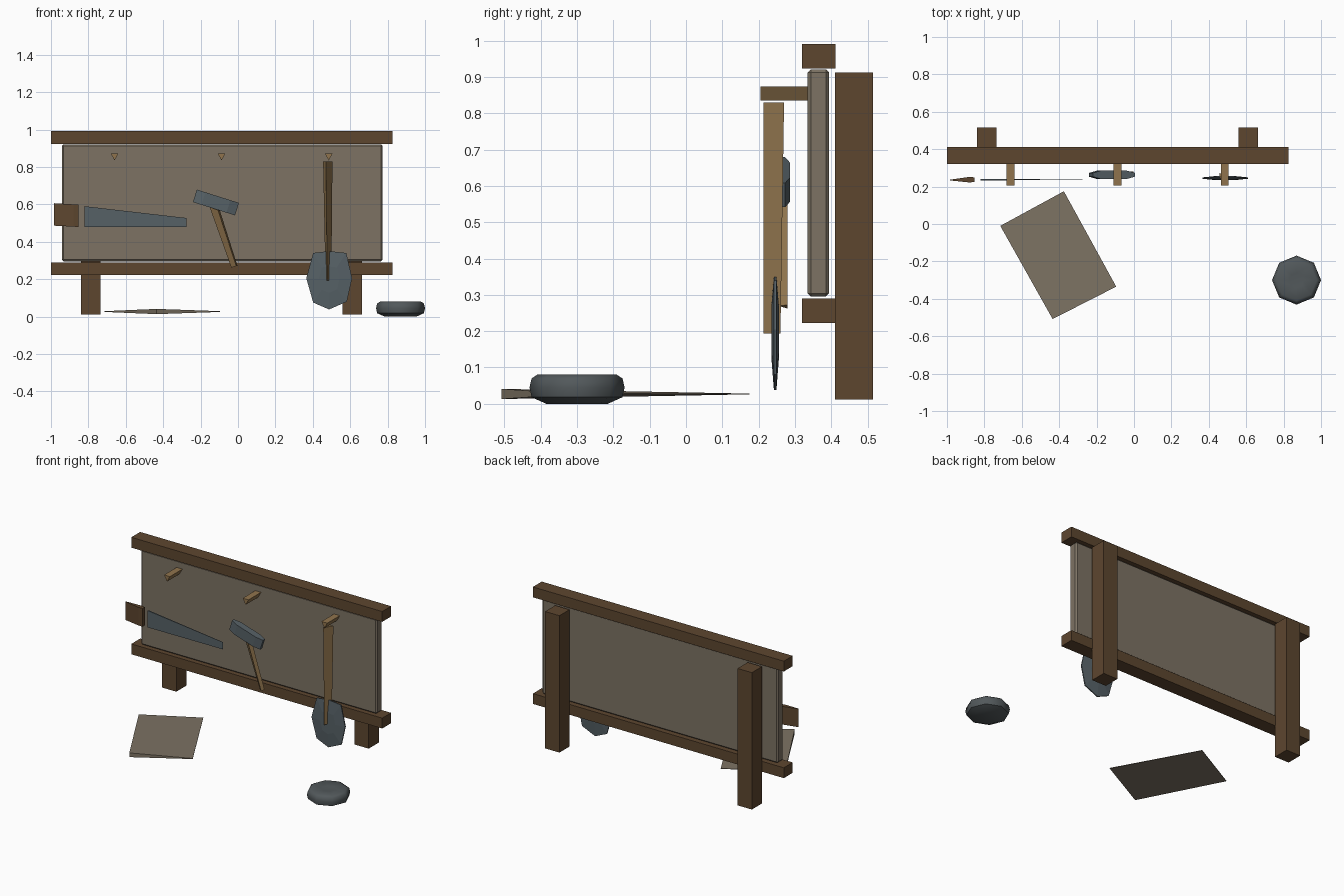
import bpy, bmesh, math
from mathutils import Matrix, Vector

cube = bpy.data.objects.get("Cube")
if cube:
    bpy.data.objects.remove(cube, do_unlink=True)


def material(name, rgb):
    m = bpy.data.materials.new(name)
    m.use_nodes = True
    m.diffuse_color = (*rgb, 1)
    bsdf = m.node_tree.nodes["Principled BSDF"]
    bsdf.inputs["Base Color"].default_value = (*rgb, 1)
    bsdf.inputs["Roughness"].default_value = 0.8
    return m


DARK_WOOD = material("dark_wood", (0.11, 0.061, 0.028))
LIGHT_WOOD = material("light_wood", (0.28, 0.175, 0.075))
PANEL = material("weathered_panel", (0.205, 0.17, 0.126))
STEEL = material("steel", (0.094, 0.12, 0.134))
STONE = material("dark_stone", (0.084, 0.098, 0.104))


def finish(name, bm, mat, smooth=None):
    bmesh.ops.recalc_face_normals(bm, faces=bm.faces)
    mesh = bpy.data.meshes.new(name)
    bm.to_mesh(mesh)
    bm.free()
    mesh.materials.append(mat)
    if smooth:
        mesh.polygons.foreach_set("use_smooth", [True] * len(mesh.polygons))
        mesh.set_sharp_from_angle(angle=math.radians(smooth))
    obj = bpy.data.objects.new(name, mesh)
    bpy.context.collection.objects.link(obj)
    return obj


def box(name, x, y, z, mat, bevel=0):
    """Box spanning three (low, high) ranges."""
    bm = bmesh.new()
    bmesh.ops.create_cube(bm, size=1)
    for v in bm.verts:
        v.co = [r[0] + (c + 0.5) * (r[1] - r[0]) for r, c in zip((x, y, z), v.co)]
    if bevel:
        bmesh.ops.bevel(bm, geom=bm.edges[:], offset=bevel, segments=1, affect='EDGES')
    return finish(name, bm, mat)


def loft(name, rings, mat, smooth=None):
    """Skin matching rings of points and cap both ends."""
    bm = bmesh.new()
    loops = [[bm.verts.new(p) for p in ring] for ring in rings]
    n = len(loops[0])
    for a, b in zip(loops, loops[1:]):
        for i in range(n):
            j = (i + 1) % n
            bm.faces.new((a[i], a[j], b[j], b[i]))
    bm.faces.new(loops[0])
    bm.faces.new(loops[-1])
    return finish(name, bm, mat, smooth)


def rect(x, y, half_y, z0, z1):
    return [(x, y - half_y, z0), (x, y + half_y, z0),
            (x, y + half_y, z1), (x, y - half_y, z1)]


# Board frame
for side, x in (("right", -0.84), ("left", 0.56)):
    box(side + "_post", (x, x + 0.104), (0.41, 0.515), (0.012, 0.912), DARK_WOOD)
for level, z in (("lower", 0.222), ("upper", 0.923)):
    box(level + "_rail", (-1, 0.825), (0.32, 0.412), (z, z + 0.068), DARK_WOOD)
box("back_panel", (-0.942, 0.773), (0.335, 0.394), (0.295, 0.921), PANEL, 0.009)

# Wedge pegs
for i, x in enumerate((-0.66, -0.088, 0.485)):
    loft(f"peg_{i + 1}", [[(x - 0.021, y, 0.873), (x + 0.021, y, 0.873), (x, y, 0.835)]
                          for y in (0.205, 0.336)], LIGHT_WOOD)

# Saw
loft("saw_blade", [rect(-0.82, 0.237, 0.004, 0.48, 0.59),
                   rect(-0.275, 0.237, 0.001, 0.48, 0.527)], STEEL)
loft("saw_handle", [rect(-0.983, 0.235, 0.002, 0.486, 0.606),
                    rect(-0.88, 0.237, 0.015, 0.481, 0.6),
                    rect(-0.852, 0.237, 0.012, 0.479, 0.599)], DARK_WOOD)

# Hammer
tilt = Matrix.Translation((-0.118, 0.263, 0.61)) @ Matrix.Rotation(math.radians(17.5), 4, 'Y')
head = loft("hammer_head", [rect(t, 0, w, -0.035, 0.035) for t, w in
                            ((-0.118, 0.01), (-0.07, 0.023), (0.07, 0.023), (0.118, 0.01))], STEEL)
head.data.transform(tilt)
loft("hammer_handle", [[(x, 0.28, z), (x + w, 0.28, z + 0.01), (x + 0.8 * w, 0.254, z + 0.008)]
                       for x, w, z in ((-0.155, 0.046, 0.595), (-0.036, 0.033, 0.262))], LIGHT_WOOD)

# Shovel
loft("shovel_handle", [[(x, b, z), (x + w, b, z), (x + 0.3 * w, 0.214, z)]
                       for x, w, b, z in ((0.455, 0.05, 0.27, 0.83), (0.468, 0.031, 0.26, 0.193))],
     LIGHT_WOOD)
outline = [(-0.085, 0.14), (0, 0.15), (0.092, 0.14), (0.123, 0.005),
           (0.095, -0.12), (0, -0.162), (-0.085, -0.125), (-0.122, 0.005)]
loft("shovel_blade", [[(0.487 + s * x, y, 0.2 + s * z) for x, z in outline]
                      for s, y in ((0.45, 0.235), (1, 0.242), (1, 0.249), (0.45, 0.256))], STEEL)

# Loose sheet, thickest at its front corner
corners = [((-0.435, -0.508), 0.014), ((-0.095, -0.335), 0.002),
           ((-0.375, 0.175), 0.001), ((-0.715, -0.01), 0.002)]
loft("fallen_sheet", [[(x, y, 0.027 + s * h) for (x, y), h in corners] for s in (-1, 1)], PANEL)

# Round stone
center = Vector((0.869, -0.3, 0))
rings = [[center + Vector((r * math.cos(a), r * math.sin(a), z))
          for a in (math.tau * i / 8 for i in range(8))]
         for r, z in ((0.085, 0.0), (0.125, 0.018), (0.131, 0.045), (0.125, 0.07),
                      (0.108, 0.081), (0.04, 0.075))]
loft("round_stone", rings, STONE, 45)
